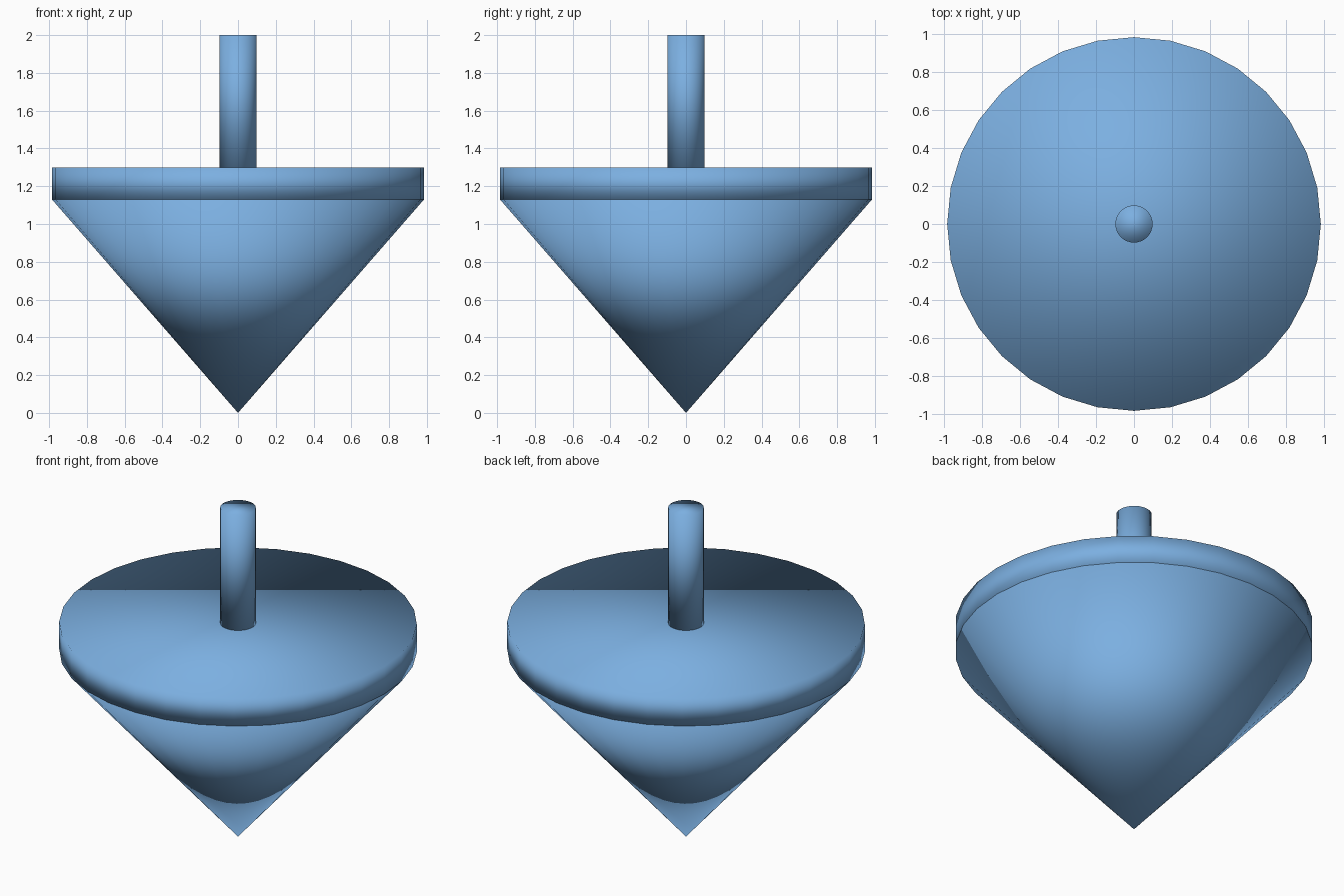
import bpy

cube = bpy.data.objects.get("Cube")
if cube:
    bpy.data.objects.remove(cube, do_unlink=True)

# Single blue finish
blue = bpy.data.materials.new("soft_blue")
blue.use_nodes = True
colour = (0.20, 0.43, 0.75, 1.0)
blue.diffuse_color = colour
blue.node_tree.nodes["Principled BSDF"].inputs["Base Color"].default_value = colour


def turned_part(name, r_bottom, r_top, z_bottom, z_top):
    """Capped 32-sided cone or cylinder, smooth over every edge."""
    bpy.ops.mesh.primitive_cone_add(
        vertices=32, radius1=r_bottom, radius2=r_top,
        depth=z_top - z_bottom, end_fill_type='NGON',
        location=(0, 0, (z_bottom + z_top) / 2))
    part = bpy.context.object
    part.name = name
    part.data.materials.append(blue)
    bpy.ops.object.shade_smooth()
    return part


RIM = 0.985
SEAM = 1.13
DISC_TOP = 1.298

# Pointed body, rim disc and handle
turned_part("cone_body", 0, RIM, 0, SEAM)
turned_part("rim_disc", RIM, RIM, SEAM, DISC_TOP)
turned_part("handle_stem", 0.098, 0.098, DISC_TOP, 2.0)
